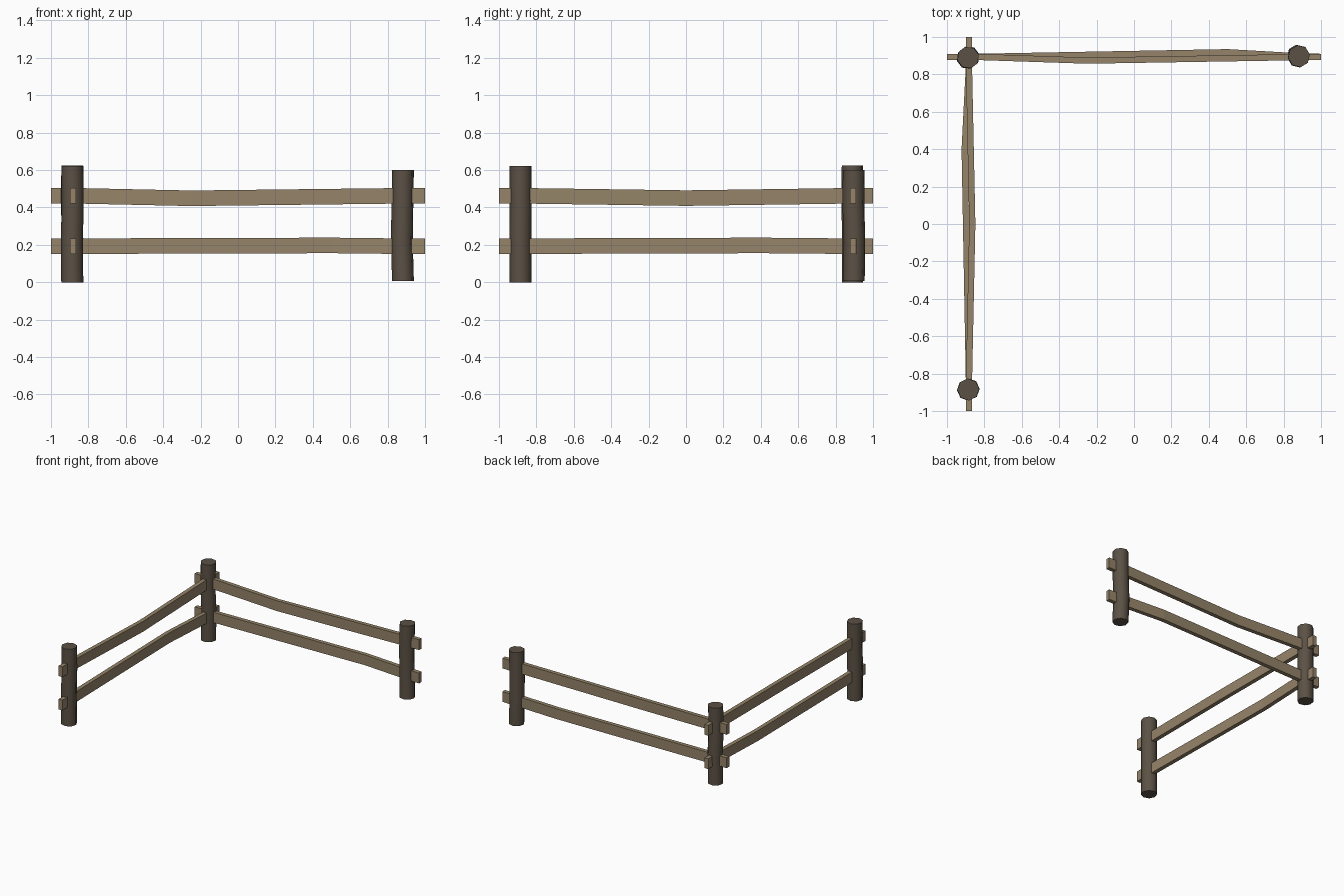
import bpy, bmesh, math
from mathutils import Vector

if "Cube" in bpy.data.objects:
    bpy.data.objects.remove(bpy.data.objects["Cube"])


def material(name, rgb):
    m = bpy.data.materials.new(name)
    m.diffuse_color = (*rgb, 1)
    m.use_nodes = True
    m.node_tree.nodes["Principled BSDF"].inputs["Base Color"].default_value = m.diffuse_color
    return m


POST = material("dark bark brown", (0.105, 0.083, 0.060))
RAIL = material("weathered tan wood", (0.30, 0.23, 0.14))


def loft(name, rings, mat, smooth=False):
    """Skin equal-length rings of points and cap both ends."""
    bm = bmesh.new()
    loops = [[bm.verts.new(p) for p in r] for r in rings]
    n = len(loops[0])
    for a, b in zip(loops, loops[1:]):
        for i in range(n):
            j = (i + 1) % n
            bm.faces.new((a[i], a[j], b[j], b[i]))
    bm.faces.new(loops[0][::-1])
    bm.faces.new(loops[-1])
    bmesh.ops.recalc_face_normals(bm, faces=bm.faces)
    me = bpy.data.meshes.new(name)
    bm.to_mesh(me)
    bm.free()
    me.materials.append(mat)
    ob = bpy.data.objects.new(name, me)
    bpy.context.collection.objects.link(ob)
    if smooth:
        bpy.context.view_layer.objects.active = ob
        ob.select_set(True)
        bpy.ops.object.shade_smooth_by_angle(angle=math.radians(50))
        ob.select_set(False)


def post(name, x, y, z0, z1, turn, sway):
    """Eight-sided log, wandering slightly at each level."""
    rings = []
    for t, (dx, dy) in zip((0, 0.35, 0.7, 1), sway):
        z = z0 + (z1 - z0) * t
        rings.append([Vector((x + dx + 0.059 * math.cos(turn + k * math.pi / 4),
                              y + dy + 0.059 * math.sin(turn + k * math.pi / 4), z))
                      for k in range(8)])
    loft(name, rings, POST, True)


def rail(name, axis, centre, z, path):
    """Plank along an axis; path holds (distance, side offset, height offset)."""
    rings = []
    for s, side, up in path:
        ring = []
        for a, b in ((-1, -1), (1, -1), (1, 1), (-1, 1)):
            c, h = centre + side + a * 0.0165, z + up + b * 0.0415
            ring.append((s, c, h) if axis == "x" else (c, s, h))
        rings.append(ring)
    loft(name, rings, RAIL)


# posts
post("corner_post", -0.887, 0.89, 0, 0.623, 0.25,
     ((0, 0), (0.003, 0.003), (-0.003, -0.003), (0, 0)))
post("right_post", 0.88, 0.897, 0.008, 0.60, 0.15,
     ((0.002, 0), (-0.004, 0.003), (-0.001, -0.002), (0.002, 0)))
post("front_post", -0.886, -0.885, 0, 0.622, 0.05,
     ((0, 0), (-0.002, -0.001), (0.002, 0.001), (0, 0)))

# back rails
rail("back_upper_rail", "x", 0.8935, 0.462,
     ((-1, 0, 0), (-0.85, 0, 0), (-0.25, -0.02, -0.013), (0.85, -0.002, 0), (1, 0, 0)))
rail("back_lower_rail", "x", 0.8935, 0.193,
     ((-1, 0, 0), (-0.85, 0, 0), (0.5, 0.025, 0.004), (0.85, 0.005, 0), (1, 0, 0)))

# left rails
rail("left_upper_rail", "y", -0.8825, 0.462,
     ((-1, 0, 0), (-0.85, 0, 0), (0, 0.018, -0.012), (0.85, 0, 0), (1, 0, 0)))
rail("left_lower_rail", "y", -0.8825, 0.193,
     ((-1, 0, 0), (-0.85, 0, 0), (0.4, -0.023, 0.004), (0.85, 0, 0), (1, 0, 0)))
